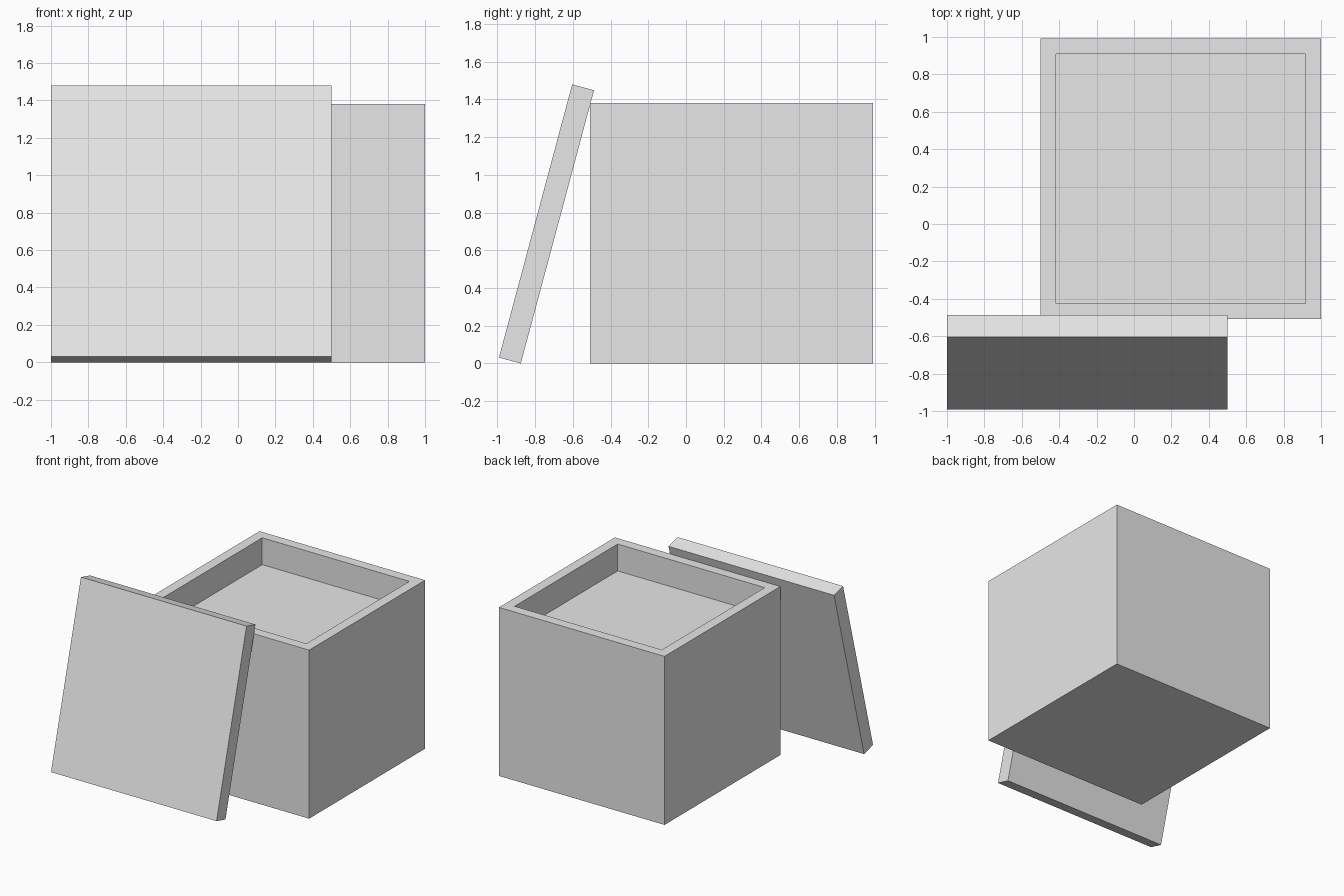
import bpy
import bmesh
from math import radians, cos, sin
from mathutils import Matrix, Vector

cube = bpy.data.objects.get("Cube")
if cube:
    bpy.data.objects.remove(cube, do_unlink=True)

grey = bpy.data.materials.new("light_grey")
grey.use_nodes = True
grey.diffuse_color = (0.8, 0.8, 0.8, 1)
grey.node_tree.nodes["Principled BSDF"].inputs["Base Color"].default_value = (0.8, 0.8, 0.8, 1)

SIDE, WALL, HEIGHT, RECESS = 1.5, 0.118, 1.38, 0.22
FRONT, TILT = -0.992, radians(15)


def block(size, centre):
    """Box bmesh of the given size around a centre."""
    bm = bmesh.new()
    bmesh.ops.create_cube(bm, size=1)
    bmesh.ops.scale(bm, vec=size, verts=bm.verts)
    bmesh.ops.translate(bm, vec=centre, verts=bm.verts)
    return bm


def finish(bm, name):
    """Turn a bmesh into a named, coloured object."""
    bm.normal_update()
    mesh = bpy.data.meshes.new(name)
    bm.to_mesh(mesh)
    bm.free()
    mesh.materials.append(grey)
    obj = bpy.data.objects.new(name, mesh)
    bpy.context.collection.objects.link(obj)
    return obj


# Open box: inset the top face, then push it down to make the recess
bm = block((SIDE, SIDE, HEIGHT), (0.25, 0.242, HEIGHT / 2))
bm.normal_update()
top = max(bm.faces, key=lambda f: f.calc_center_median().z)
bmesh.ops.inset_region(bm, faces=[top], thickness=WALL)
floor = bmesh.ops.extrude_discrete_faces(bm, faces=[top])["faces"][0]
bmesh.ops.translate(bm, vec=(0, 0, -RECESS), verts=floor.verts)
finish(bm, "box")

# Lid: a square slab leaning back against the front of the box
bm = block((SIDE, 0.12, SIDE), (0, 0.06, SIDE / 2))
bmesh.ops.rotate(bm, cent=(0, 0, 0), matrix=Matrix.Rotation(-TILT, 3, "X"), verts=bm.verts)
low = Vector((-0.25, FRONT, 0.12 * sin(TILT)))
bmesh.ops.translate(bm, vec=low, verts=bm.verts)
finish(bm, "lid")
